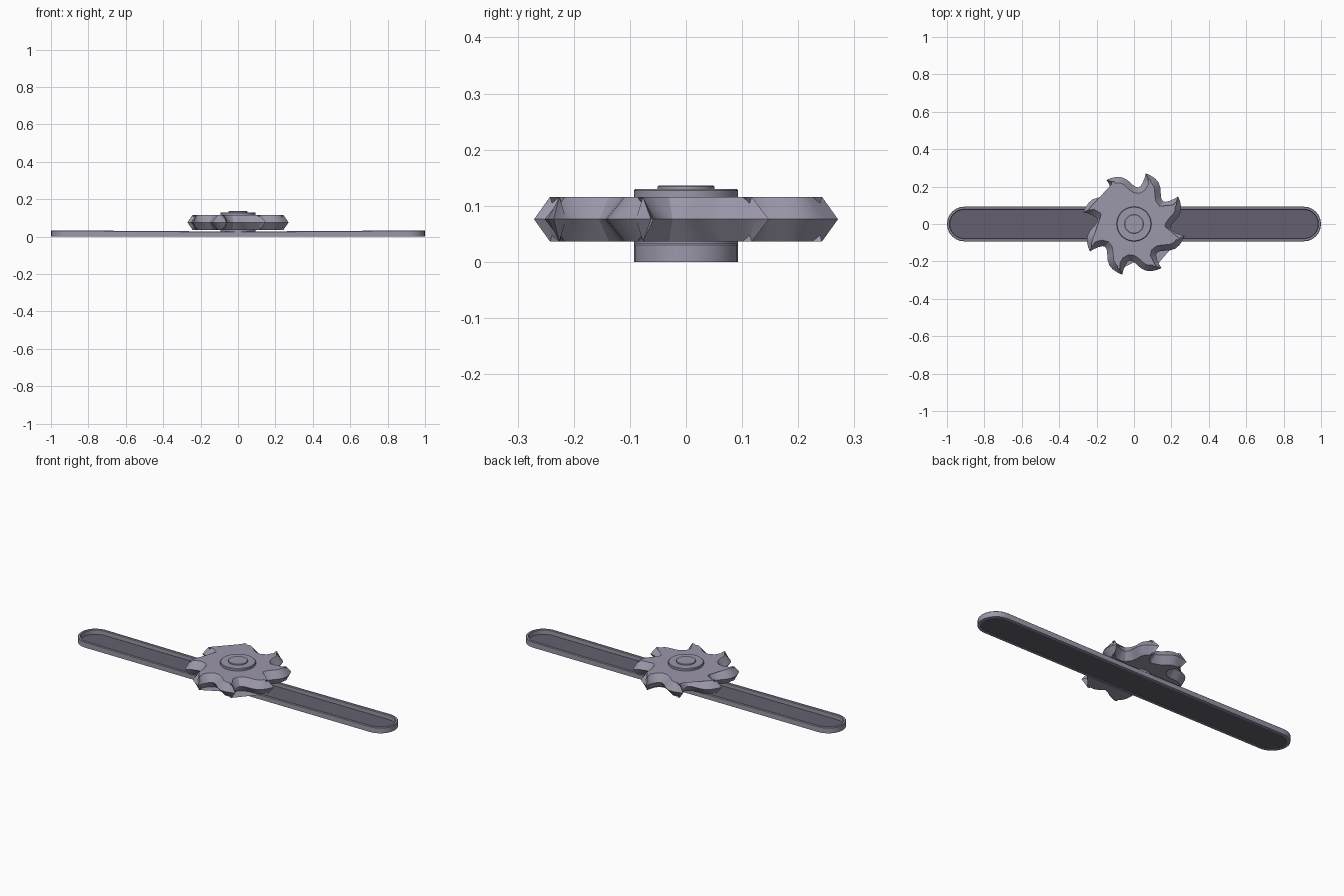
import bpy, bmesh, math
from mathutils import Vector

cube = bpy.data.objects.get("Cube")
if cube:
    bpy.data.objects.remove(cube, do_unlink=True)


def material(name, rgb):
    m = bpy.data.materials.new(name)
    m.use_nodes = True
    m.diffuse_color = (*rgb, 1)
    m.node_tree.nodes["Principled BSDF"].inputs["Base Color"].default_value = (*rgb, 1)
    return m


steel = material("steel grey", (0.33, 0.31, 0.40))
dark = material("dark grey", (0.125, 0.118, 0.155))


def loft(name, rings, mat, closed=False):
    """Bridge equal point rings, then cap the ends or close the loop."""
    bm = bmesh.new()
    loops = [[bm.verts.new(p) for p in ring] for ring in rings]
    pairs = list(zip(loops, loops[1:]))
    if closed:
        pairs.append((loops[-1], loops[0]))
    else:
        bm.faces.new(loops[0])
        bm.faces.new(loops[-1])
    for a, b in pairs:
        for i in range(len(a)):
            j = (i + 1) % len(a)
            bm.faces.new((a[i], a[j], b[j], b[i]))
    bmesh.ops.recalc_face_normals(bm, faces=bm.faces)
    mesh = bpy.data.meshes.new(name)
    bm.to_mesh(mesh)
    bm.free()
    mesh.materials.append(mat)
    ob = bpy.data.objects.new(name, mesh)
    bpy.context.collection.objects.link(ob)
    bpy.ops.object.select_all(action="DESELECT")
    ob.select_set(True)
    bpy.context.view_layer.objects.active = ob
    bpy.ops.object.shade_smooth_by_angle(angle=math.radians(30))
    return ob


def turned(name, profile, mat, sides=32):
    """Solid of revolution from (radius, height) pairs."""
    turn = math.tau / sides
    return loft(name, [[(r * math.cos(i * turn), r * math.sin(i * turn), z)
                        for i in range(sides)] for r, z in profile], mat)


def stadium(radius, z, dip=0.0, steps=12):
    """Rounded slot outline, optionally lower at mid length."""
    cx = 0.907
    pts = []
    for side in (1, -1):
        for i in range(steps + 1):
            a = -math.pi / 2 + math.pi * i / steps
            pts.append((side * (cx + radius * math.cos(a)), side * radius * math.sin(a), z))
        pts.append((0, side * radius, z - dip))
    return pts


# Shallow track with a raised rim
DIP = 0.006
loft("track_rim", [stadium(0.093, 0), stadium(0.093, 0.030, DIP), stadium(0.090, 0.033, DIP),
                   stadium(0.081, 0.033, DIP), stadium(0.078, 0.030, DIP), stadium(0.078, 0)],
     steel, closed=True)
loft("track_floor", [stadium(0.080, 0.002), stadium(0.080, 0.006)], dark)

# Toothed blade: one hooked tooth as (degrees behind the tip, radius), repeated
TEETH = 8
tooth = [(0, 0.278), (6, 0.274), (12, 0.268), (18, 0.257), (23, 0.24), (27, 0.222),
         (31, 0.207), (35, 0.198), (39, 0.197), (42, 0.206), (44, 0.228), (45, 0.252)]
edge = []
for t in range(TEETH):
    for deg, r in tooth:
        a = math.radians(77 - t * 360 / TEETH - deg)
        edge.append(Vector((r * math.cos(a), r * math.sin(a), 0)))


def inset(points, distance):
    """Move a clockwise outline inward along its averaged normals."""
    out = []
    for i, p in enumerate(points):
        before = (p - points[i - 1]).normalized()
        after = (points[(i + 1) % len(points)] - p).normalized()
        d = (before + after).normalized()
        out.append(p + Vector((d.y, -d.x, 0)) * distance)
    return out


def at(points, z):
    return [(p.x, p.y, z) for p in points]


face = inset(edge, 0.032)
loft("saw_blade", [at(face, 0.036), at(edge, 0.076), at(face, 0.116)], steel)

# Hub discs and axle
turned("upper_hub", [(0.093, 0.110), (0.093, 0.127), (0.090, 0.130)], steel)
turned("hub_cap", [(0.051, 0.125), (0.051, 0.134), (0.049, 0.136)], steel)
turned("lower_hub", [(0.090, 0.022), (0.093, 0.025), (0.093, 0.042)], steel)
turned("axle", [(0.051, 0.004), (0.051, 0.030)], steel)
